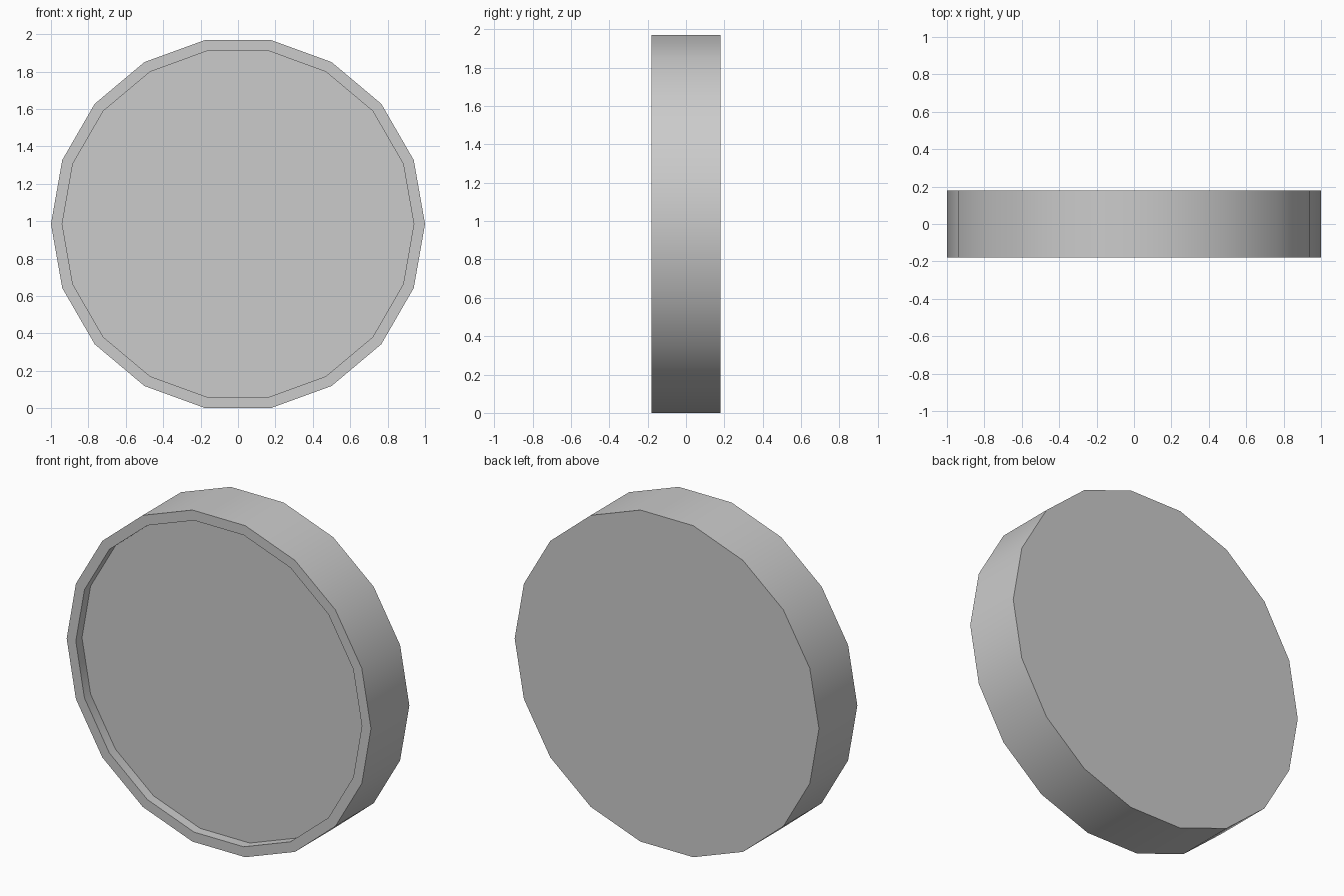
import bpy, bmesh, math

if "Cube" in bpy.data.objects:
    bpy.data.objects.remove(bpy.data.objects["Cube"])

SIDES = 18
CENTRE_Z = math.sin(math.radians(80))  # half height, flat side rests on the ground


def ring(bm, radius, y):
    step = 2 * math.pi / SIDES
    return [bm.verts.new((radius * math.cos(i * step), y,
                          radius * math.sin(i * step)))
            for i in range(SIDES)]


# Disc with a shallow recessed face on the front: (radius, y) from back to recess floor
profile = [(1.0, 0.18), (1.0, -0.18), (0.94, -0.18), (0.94, -0.122)]

bm = bmesh.new()
rings = [ring(bm, r, y) for r, y in profile]
for a, b in zip(rings, rings[1:]):
    for i in range(SIDES):
        j = (i + 1) % SIDES
        bm.faces.new((a[i], a[j], b[j], b[i]))

# Flat back and recess floor
bm.faces.new(rings[0])
bm.faces.new(rings[-1])
bmesh.ops.recalc_face_normals(bm, faces=bm.faces)

mesh = bpy.data.meshes.new("recessed_disc")
bm.to_mesh(mesh)
bm.free()
disc = bpy.data.objects.new("recessed_disc", mesh)
disc.location.z = CENTRE_Z
bpy.context.collection.objects.link(disc)

# Smooth rim, sharp edges
bpy.context.view_layer.objects.active = disc
disc.select_set(True)
bpy.ops.object.shade_smooth_by_angle(angle=math.radians(30))
